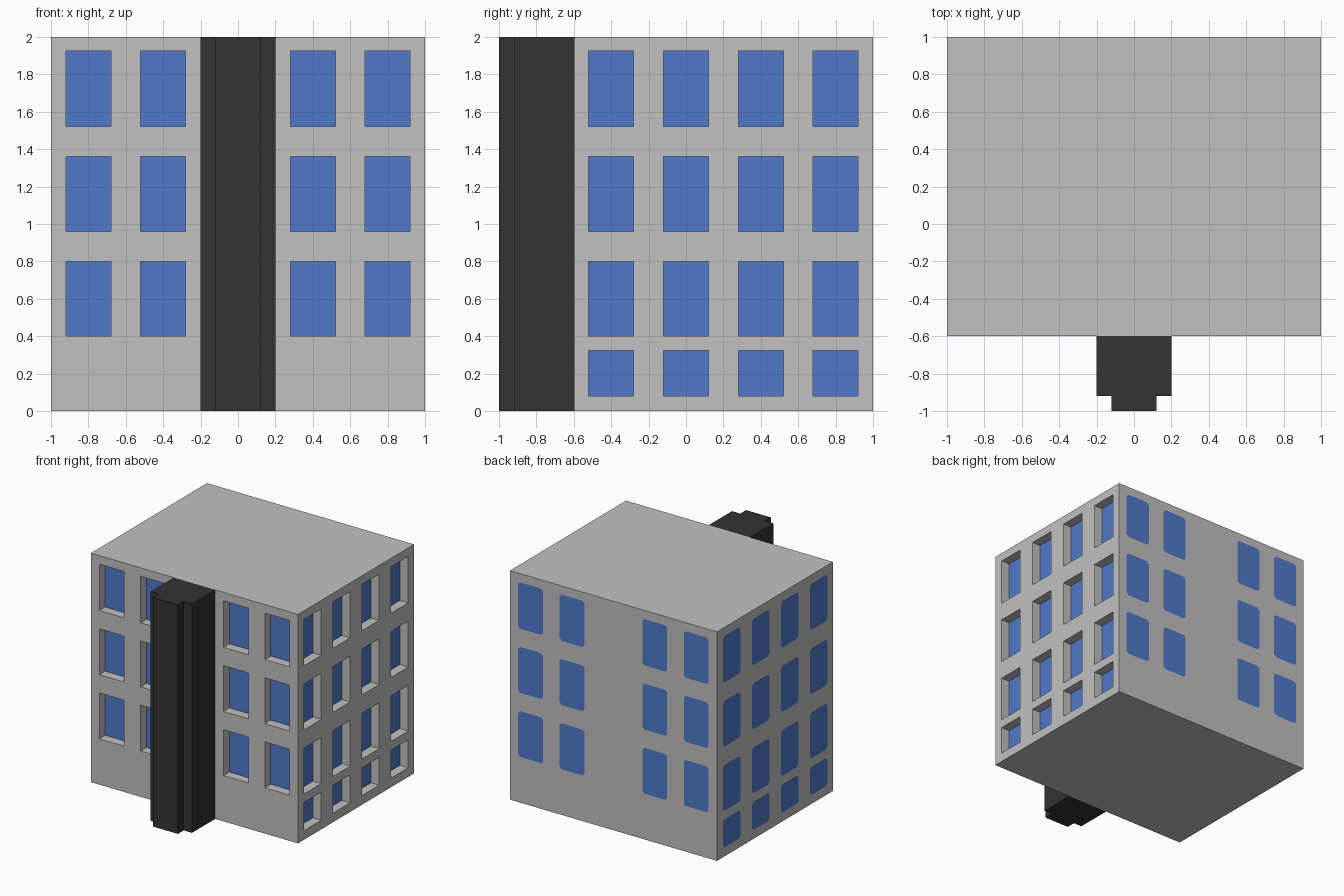
import bpy, bmesh
from mathutils import Vector

if "Cube" in bpy.data.objects:
    bpy.data.objects.remove(bpy.data.objects["Cube"])


def material(name, rgb):
    m = bpy.data.materials.new(name)
    m.diffuse_color = (*rgb, 1)
    m.use_nodes = True
    m.node_tree.nodes["Principled BSDF"].inputs["Base Color"].default_value = m.diffuse_color
    return m


GREY = material("wall grey", (0.533, 0.533, 0.533))
BLUE = material("window blue", (0.082, 0.195, 0.584))
DARK = material("tower charcoal", (0.033, 0.033, 0.033))

# Window layout: spans along each wall and up the building
FLOORS = [(0.4, 0.8), (0.96, 1.36), (1.52, 1.925)]
BASEMENT = [(0.08, 0.325)]
FRONT_COLS = [(-0.92, -0.68), (-0.52, -0.28), (0.28, 0.52), (0.68, 0.92)]
SIDE_COLS = [(-0.52, -0.28), (-0.12, 0.12), (0.28, 0.52), (0.68, 0.92)]
RECESS = 0.08


def finish(name, bm, mats):
    me = bpy.data.meshes.new(name)
    bm.to_mesh(me)
    bm.free()
    for m in mats:
        me.materials.append(m)
    ob = bpy.data.objects.new(name, me)
    bpy.context.collection.objects.link(ob)
    return ob


def inside(v, spans):
    return any(a < v < b for a, b in spans)


# Building block, sliced along the window lines
bm = bmesh.new()
bmesh.ops.create_cube(bm, size=1)
for v in bm.verts:
    v.co = Vector((v.co.x * 2, v.co.y * 1.6 + 0.2, v.co.z * 2 + 1))
for axis, spans in enumerate((FRONT_COLS, SIDE_COLS, BASEMENT + FLOORS)):
    for t in (t for s in spans for t in s):
        p, n = Vector(), Vector()
        p[axis], n[axis] = t, 1
        bmesh.ops.bisect_plane(bm, geom=bm.verts[:] + bm.edges[:] + bm.faces[:],
                               plane_co=p, plane_no=n)
bm.normal_update()

# Recessed windows on the front and right walls
for normal in (Vector((0, -1, 0)), Vector((1, 0, 0))):
    front = normal.y < 0
    panes = []
    for f in bm.faces:
        c = f.calc_center_median()
        if f.normal.dot(normal) < 0.9:
            continue
        if inside(c.x if front else c.y, FRONT_COLS if front else SIDE_COLS) \
                and inside(c.z, FLOORS if front else BASEMENT + FLOORS):
            panes.append(f)
    new = bmesh.ops.extrude_discrete_faces(bm, faces=panes)["faces"]
    for f in new:
        f.material_index = 1
        bmesh.ops.translate(bm, vec=-normal * RECESS, verts=f.verts[:])
    bm.normal_update()

# Merge the slices again on the plain sides
plain = [e for e in bm.edges if len(e.link_faces) == 2
         and all(f.normal.y > 0.9 and f.calc_center_median().y > 0.999
                 or f.normal.x < -0.9 and f.calc_center_median().x < -0.999
                 for f in e.link_faces)
         and e.link_faces[0].normal.dot(e.link_faces[1].normal) > 0.9]
bmesh.ops.dissolve_edges(bm, edges=plain, use_verts=False)
finish("building", bm, [GREY, BLUE])


# Flush panes with clipped corners on the back and left walls
def pane_plates(name, cols, rows, place, normal, clip=0.02):
    bm = bmesh.new()
    for a, b in cols:
        for c, d in rows:
            pts = [(a + clip, c), (b - clip, c), (b, c + clip), (b, d - clip),
                   (b - clip, d), (a + clip, d), (a, d - clip), (a, c + clip)]
            f = bm.faces.new([bm.verts.new(place(u, z)) for u, z in pts])
            f.normal_update()
            if f.normal.dot(Vector(normal)) < 0:
                f.normal_flip()
    finish(name, bm, [BLUE])


pane_plates("back_windows", FRONT_COLS, FLOORS,
            lambda u, z: (u, 1.002, z), (0, 1, 0))
pane_plates("left_windows", SIDE_COLS, BASEMENT + FLOORS,
            lambda u, z: (-1.002, u, z), (-1, 0, 0))

# Stair tower: stepped plan extruded to full height
half = [(0.12, -1), (0.12, -0.92), (0.2, -0.92), (0.2, -0.6)]
plan = half + [(-x, y) for x, y in reversed(half)]
bm = bmesh.new()
base = bm.faces.new([bm.verts.new((x, y, 0)) for x, y in plan])
top = bmesh.ops.extrude_face_region(bm, geom=[base], use_keep_orig=True)["geom"]
bmesh.ops.translate(bm, vec=(0, 0, 2),
                    verts=[g for g in top if isinstance(g, bmesh.types.BMVert)])
bmesh.ops.recalc_face_normals(bm, faces=bm.faces[:])
finish("stair_tower", bm, [DARK])
